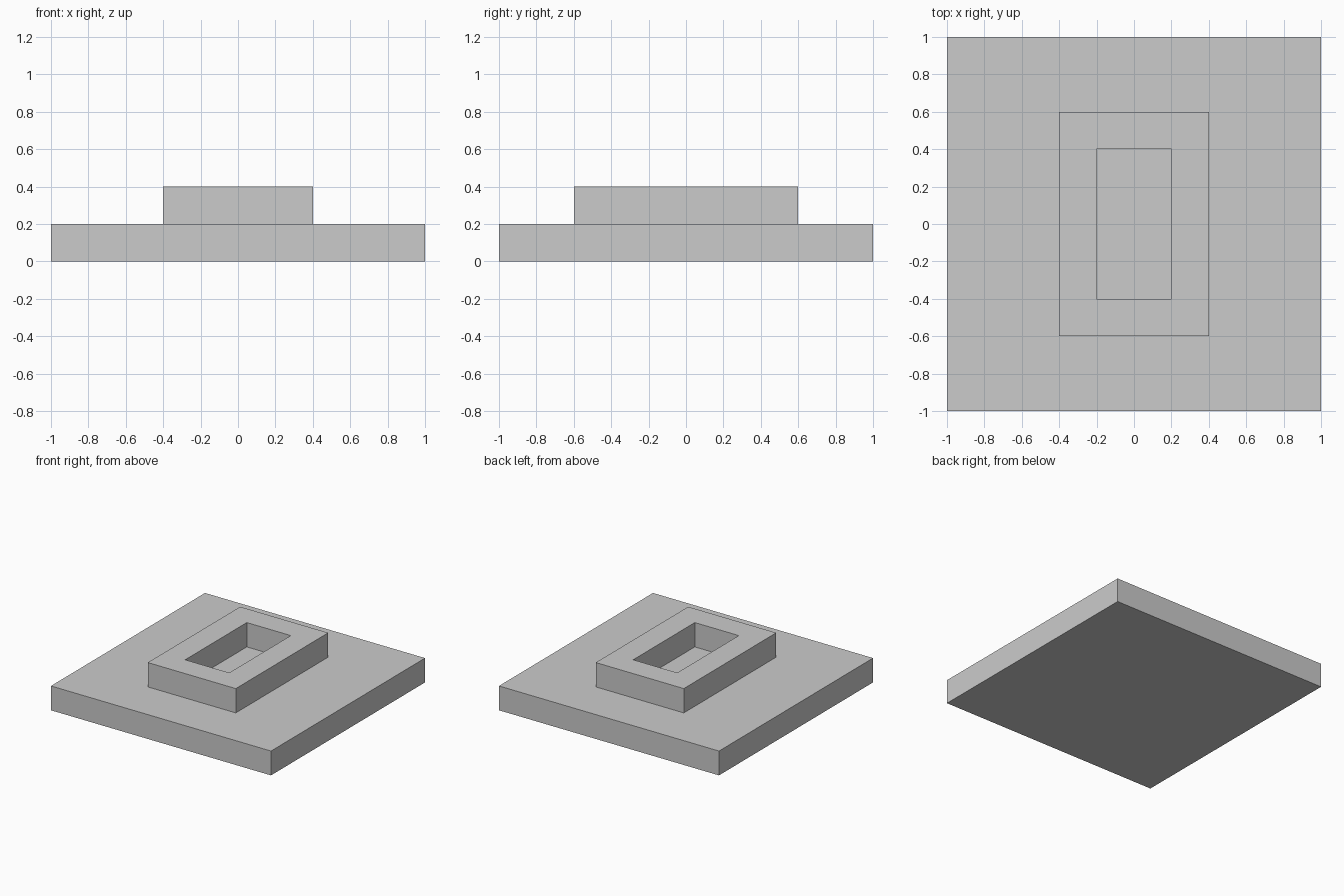
import bpy
import bmesh

if "Cube" in bpy.data.objects:
    bpy.data.objects.remove(bpy.data.objects["Cube"])

# Nested rectangles (half width, half depth, height), from the underside
# up over the plate, the raised rim and down into the pocket
LOOPS = [
    (1.0, 1.0, 0.0),   # plate underside
    (1.0, 1.0, 0.2),   # plate top edge
    (0.4, 0.6, 0.2),   # rim foot
    (0.4, 0.6, 0.4),   # rim outer top
    (0.2, 0.4, 0.4),   # rim inner top
    (0.2, 0.4, 0.2),   # pocket floor
]


def rectangle(bm, hx, hy, z):
    return [bm.verts.new((sx * hx, sy * hy, z))
            for sx, sy in ((-1, -1), (1, -1), (1, 1), (-1, 1))]


bm = bmesh.new()
rings = [rectangle(bm, *loop) for loop in LOOPS]

# Bridge each rectangle to the next
for a, b in zip(rings, rings[1:]):
    for i in range(4):
        j = (i + 1) % 4
        bm.faces.new((a[i], a[j], b[j], b[i]))

# Close the underside and the pocket floor
bm.faces.new(rings[0][::-1])
bm.faces.new(rings[-1])

mesh = bpy.data.meshes.new("base_plate_with_socket")
bm.to_mesh(mesh)
bm.free()
plate = bpy.data.objects.new("base_plate_with_socket", mesh)
bpy.context.collection.objects.link(plate)
